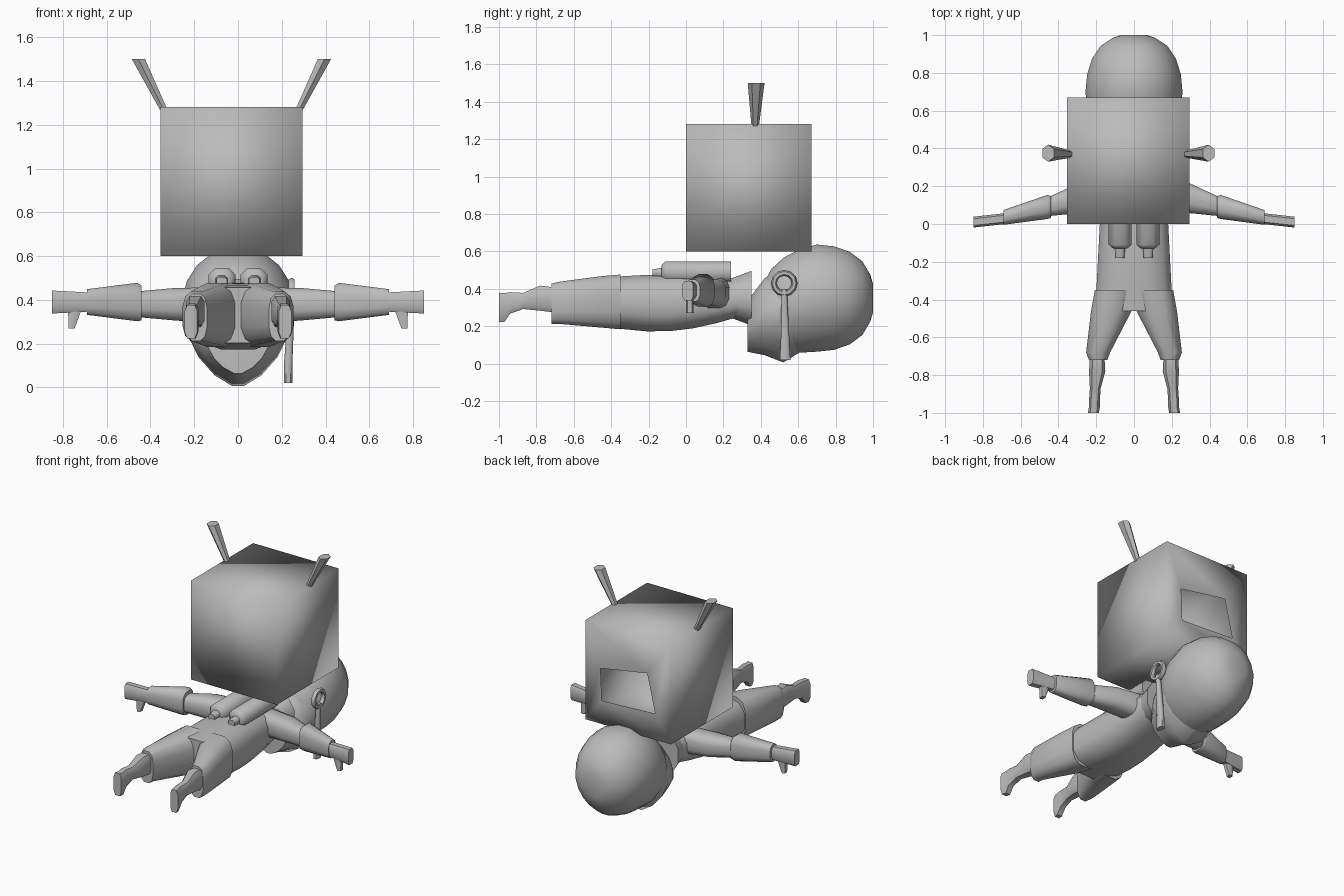
import bpy, bmesh
from math import cos, sin, pi, radians

default_cube = bpy.data.objects.get("Cube")
if default_cube:
    bpy.data.objects.remove(default_cube, do_unlink=True)

# Single flat colour
grey = bpy.data.materials.new("plain_grey")
grey.use_nodes = True
shade = (.5, .5, .5, 1)
grey.diffuse_color = shade
grey.node_tree.nodes["Principled BSDF"].inputs["Base Color"].default_value = shade


def smooth(obj, angle):
    obj.data.materials.append(grey)
    bpy.ops.object.select_all(action='DESELECT')
    obj.select_set(True)
    bpy.context.view_layer.objects.active = obj
    bpy.ops.object.shade_smooth_by_angle(angle=radians(angle))


def finish(name, bm, angle):
    bmesh.ops.recalc_face_normals(bm, faces=bm.faces)
    mesh = bpy.data.meshes.new(name)
    bm.to_mesh(mesh)
    bm.free()
    obj = bpy.data.objects.new(name, mesh)
    bpy.context.collection.objects.link(obj)
    smooth(obj, angle)


def signed_power(value, exponent):
    return (1 if value >= 0 else -1) * abs(value) ** exponent


def loft(name, axis, rings, sides=12, roundness=.7, keel=None, side=1, shift=0):
    """Skin rounded sections given as (position, centre, half width, centre, half height)."""
    bm = bmesh.new()
    loops = []
    for along, across_mid, across, up_mid, up in rings:
        loop = []
        for i in range(sides):
            turn = 2 * pi * (i + .5) / sides
            c, s = cos(turn), sin(turn)
            exponent = keel if keel and s < 0 else roundness
            a = across_mid + across * signed_power(c, exponent)
            b = up_mid + up * signed_power(s, exponent)
            x, y, z = {'X': (along, a, b), 'Y': (a, along, b), 'Z': (a, b, along)}[axis]
            loop.append(bm.verts.new((x * side + shift, y, z)))
        loops.append(loop)
    for this, following in zip(loops, loops[1:]):
        for i in range(sides):
            j = (i + 1) % sides
            bm.faces.new((this[i], this[j], following[j], following[i]))
    bm.faces.new(loops[0])
    bm.faces.new(loops[-1])
    finish(name, bm, angle=50)


def torso_ring(u):
    swell = sin(pi * u)
    return (-.46 + .75 * u, 0, .21 - .04 * u,
            .33 + .02 * u - .015 * swell, .13 - .03 * u + .04 * swell)


def skull_ring(u):
    lean = cos(pi * u)
    size = max(sin(pi * u), .15) ** .7
    return (.7 - .3 * lean, 0, .26 * size, .35 - .05 * max(lean, 0), .29 * size)


# Large hollow box with an uneven window cut in its rear face
left, right, rear_y, bottom, top = .295, -.355, .67, .6, 1.28
box_corners = [(right, bottom), (left, bottom), (left, top), (right, top)]
window_corners = [(-.235, .78), (.17, .76), (.18, .98), (-.175, 1.04)]
bm = bmesh.new()
front = [bm.verts.new((x, 0, z)) for x, z in box_corners]
rear = [bm.verts.new((x, rear_y, z)) for x, z in box_corners]
window = [bm.verts.new((x, rear_y, z)) for x, z in window_corners]
bm.faces.new(front)
for i in range(4):
    j = (i + 1) % 4
    bm.faces.new((front[i], rear[i], rear[j], front[j]))
    bm.faces.new((rear[i], window[i], window[j], rear[j]))
finish("box", bm, angle=180)

# Torso, swollen at the belly
steps = 6
loft("torso", 'Y', [torso_ring(i / steps) for i in range(steps + 1)])

# Flared collar
loft("collar", 'Y', [(.22, 0, .16, .35, .1), (.35, 0, .19, .35, .15)], roundness=.8)

# Rounded head
steps = 10
loft("head", 'Y', [skull_ring(i / steps) for i in range(steps + 1)],
     sides=20, roundness=.95, keel=1.1)

# Keel-shaped face pointing down
loft("face", 'Y', [(.33, 0, .14, .2, .14), (.42, 0, .2, .25, .21),
                   (.52, 0, .23, .26, .26), (.65, 0, .2, .3, .22)],
     sides=16, roundness=1, keel=1.3)

# Ear piece with a straight boom
bpy.ops.mesh.primitive_torus_add(location=(.245, .525, .43), rotation=(0, pi / 2, 0),
                                 major_radius=.055, minor_radius=.016,
                                 major_segments=12, minor_segments=6)
ear = bpy.context.object
ear.name = "ear_ring"
smooth(ear, angle=60)
loft("mouth_boom", 'Z', [(.02, .23, .02, .53, .03), (.12, .23, .02, .53, .025),
                         (.4, .245, .015, .525, .015)], sides=8)

# Limbs, tanks and horns on both sides
for side, word in ((1, "left"), (-1, "right")):
    loft(word + "_trouser_leg", 'Y',
         [(-.72, .19, .05, .32, .11), (-.68, .19, .065, .325, .115),
          (-.46, .12, .11, .33, .14), (-.35, .1, .11, .33, .15)], side=side)

    # Boot with the toe bent down
    loft(word + "_boot", 'Y',
         [(-1, .215, .03, .3, .08), (-.97, .21, .03, .3, .08),
          (-.94, .21, .03, .325, .06), (-.87, .205, .03, .335, .045),
          (-.78, .195, .045, .35, .07), (-.7, .195, .04, .34, .07)],
         sides=8, roundness=.55, side=side)

    loft(word + "_upper_arm", 'X',
         [(.1, .16, .08, .375, .085), (.3, .135, .08, .38, .075),
          (.46, .09, .05, .38, .06)], side=side)

    loft(word + "_sleeve", 'X',
         [(.44, .09, .06, .385, .08), (.46, .09, .065, .39, .09),
          (.69, .035, .04, .39, .06)], side=side)

    loft(word + "_hand", 'X',
         [(.67, .03, .03, .39, .045), (.85, .01, .03, .39, .055)],
         sides=8, roundness=.55, side=side)

    loft(word + "_thumb", 'Z',
         [(.27, .76, .015, .02, .02), (.36, .745, .035, .02, .02)],
         sides=6, side=side)

    loft(word + "_tank", 'Y',
         [(-.13, .073, .04, .49, .04), (-.11, .073, .065, .49, .06),
          (.24, .073, .065, .49, .06)], sides=8, roundness=.85, side=side)

    loft(word + "_tank_nozzle", 'Y',
         [(-.18, .075, .025, .485, .02), (-.12, .075, .03, .485, .03)],
         sides=8, side=side)

    # Flared horn leaning outwards from the box top
    loft(word + "_horn", 'Z',
         [(1.27, .31, .02, .37, .02), (1.5, .425, .035, .375, .045)],
         sides=6, roundness=1, side=side, shift=(left + right) / 2)
